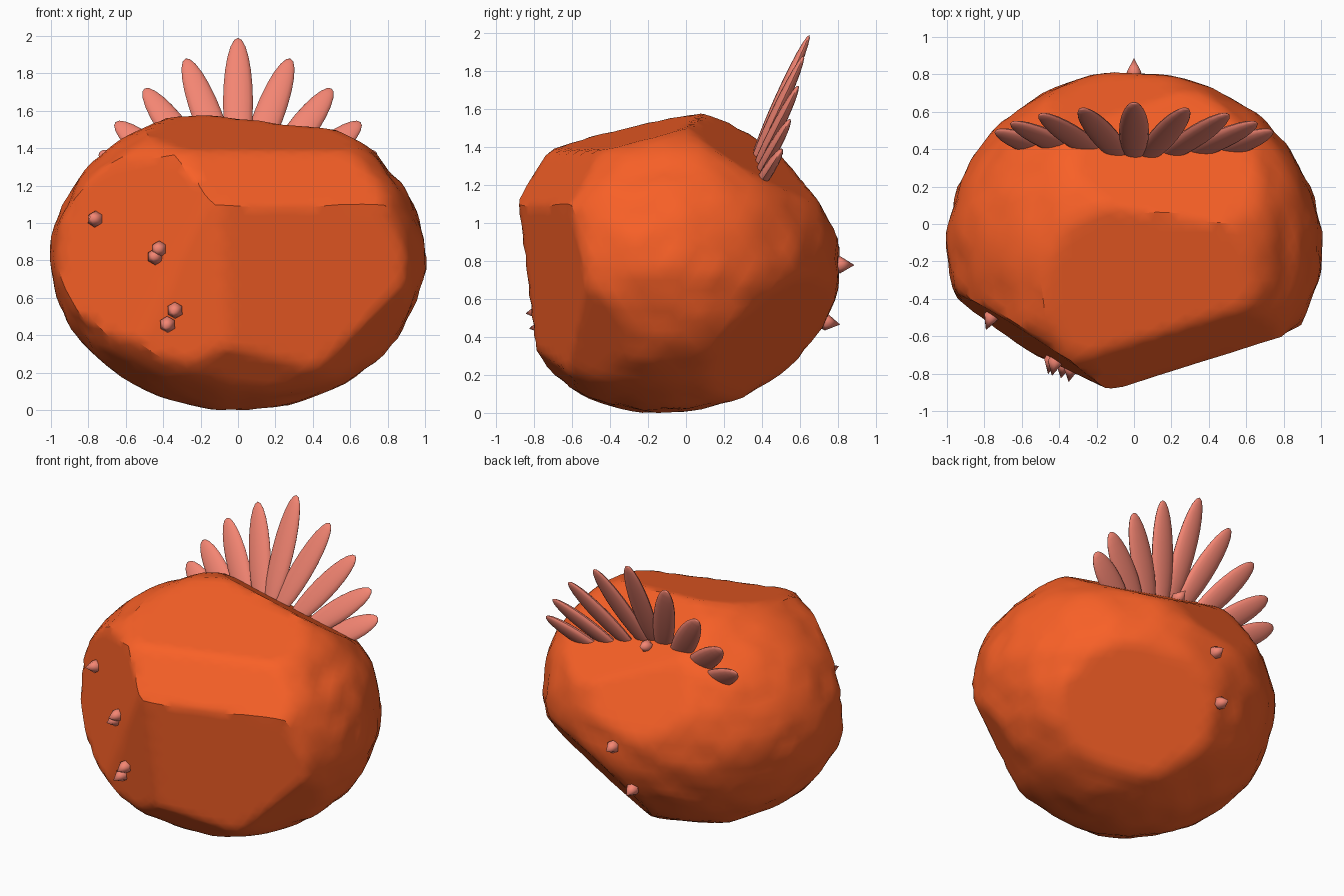
import bpy, bmesh
from math import sin, cos, radians
from mathutils import Vector, Matrix, noise
from mathutils.bvhtree import BVHTree

if "Cube" in bpy.data.objects:
    bpy.data.objects.remove(bpy.data.objects["Cube"])


def material(name, rgb):
    m = bpy.data.materials.new(name)
    m.diffuse_color = (*rgb, 1)
    m.use_nodes = True
    m.node_tree.nodes["Principled BSDF"].inputs["Base Color"].default_value = m.diffuse_color
    return m


def to_object(bm, name, mat):
    me = bpy.data.meshes.new(name)
    bm.to_mesh(me)
    bm.free()
    me.materials.append(mat)
    ob = bpy.data.objects.new(name, me)
    bpy.context.collection.objects.link(ob)
    return ob


def smooth(ob, angle):
    bpy.ops.object.select_all(action='DESELECT')
    ob.select_set(True)
    bpy.context.view_layer.objects.active = ob
    bpy.ops.object.shade_smooth_by_angle(angle=radians(angle))


orange = material("orange", (0.94, 0.117, 0.02))
pink = material("pink", (0.9, 0.235, 0.17))

# boulder: bumpy ellipsoid whose bulges are pressed flat against facet planes
bm = bmesh.new()
bmesh.ops.create_icosphere(bm, subdivisions=5, radius=1)
for v in bm.verts:
    d = v.co.normalized()
    r = 1 + 0.014 * noise.noise(d * 3.5) + 0.018 * noise.noise(d * 6.5)
    v.co = Vector((d.x * r, d.y * 0.93 * r - 0.12, 0.81 + d.z * 0.81 * r))

facets = [  # normal, distance from origin
    ((0.30, -0.95, -0.10), 0.70),    # front right
    ((0.24, -0.77, 0.58), 1.29),     # front brow
    ((-0.55, -0.83, 0.08), 0.905),   # front left
    ((-0.20, -0.97, -0.125), 0.74),  # lower front left
    ((0.10, -0.75, -0.65), 0.37),    # lower front
    ((0.08, -0.25, 1.00), 1.54),     # top
    ((0.17, 0.52, 0.83), 1.335),     # upper back
    ((-0.08, 0.86, 0.51), 1.15),     # back
    ((0.38, 0.70, -0.66), 0.185),    # lower back right
    ((0.65, -0.50, -0.55), 0.475),   # lower front right
]
for _ in range(4):
    for n, dist in facets:
        n = Vector(n)
        dist_n = dist / n.length
        n.normalize()
        for v in bm.verts:
            over = v.co.dot(n) - dist_n
            if over > 0:
                v.co -= n * over
low = min(v.co.z for v in bm.verts)
for v in bm.verts:
    v.co.z -= low
tree = BVHTree.FromBMesh(bm)
smooth(to_object(bm, "boulder", orange), 30)

# crest: fan of flattened petals leaning backwards, outer ones leaning further
petals = [  # tip x, y, z, fan angle, length, lean
    (0.00, 0.65, 1.99, 0, 0.76, 0.45),
    (0.28, 0.62, 1.88, 19, 0.72, 0.47),
    (0.50, 0.59, 1.72, 33, 0.65, 0.51),
    (0.655, 0.545, 1.54, 46, 0.57, 0.57),
    (0.74, 0.50, 1.38, 54, 0.48, 0.64),
]
bm = bmesh.new()
for x, y, z, ang, length, slope in petals:
    lean = Vector((0, slope, 1)).normalized()
    face = Vector((0, lean.z, -lean.y))
    for s in ((1, -1) if x else (1,)):
        a = radians(ang) * s
        axis = Vector((1, 0, 0)) * sin(a) + lean * cos(a)
        side = Vector((1, 0, 0)) * cos(a) - lean * sin(a)
        mid = Vector((x * s, y, z)) - axis * length / 2
        m = Matrix.Translation(mid) @ Matrix((side, face, axis)).transposed().to_4x4() \
            @ Matrix.Diagonal((0.08, 0.032, length / 2, 1))
        bmesh.ops.create_uvsphere(bm, u_segments=16, v_segments=12, radius=1, matrix=m)
smooth(to_object(bm, "crest_petals", pink), 40)

# small six-sided spikes set into the front and back of the boulder
bm = bmesh.new()


def spike(x, z, ydir):
    hit, nrm, _, _ = tree.ray_cast(Vector((x, 3 * ydir, z)), Vector((0, -ydir, 0)))
    aim = (nrm * 0.4 + Vector((0, ydir, 0)) * 0.6).normalized()
    rot = aim.to_track_quat('Z', 'Y').to_matrix().to_4x4()
    for r1, r2, depth, off in ((0.045, 0, 0.075, 0.0475), (0.03, 0.045, 0.04, -0.01)):
        bmesh.ops.create_cone(bm, cap_ends=False, segments=6, radius1=r1, radius2=r2, depth=depth,
                              matrix=Matrix.Translation(hit + aim * off) @ rot)


for x, z in ((-0.76, 1.02), (-0.42, 0.86), (-0.44, 0.82), (-0.335, 0.535), (-0.375, 0.46)):
    spike(x, z, -1)
for x, z in ((0, 1.34), (0, 0.78), (-0.1, 0.48)):
    spike(x, z, 1)
bmesh.ops.remove_doubles(bm, verts=bm.verts, dist=0.001)
smooth(to_object(bm, "spikes", pink), 70)
